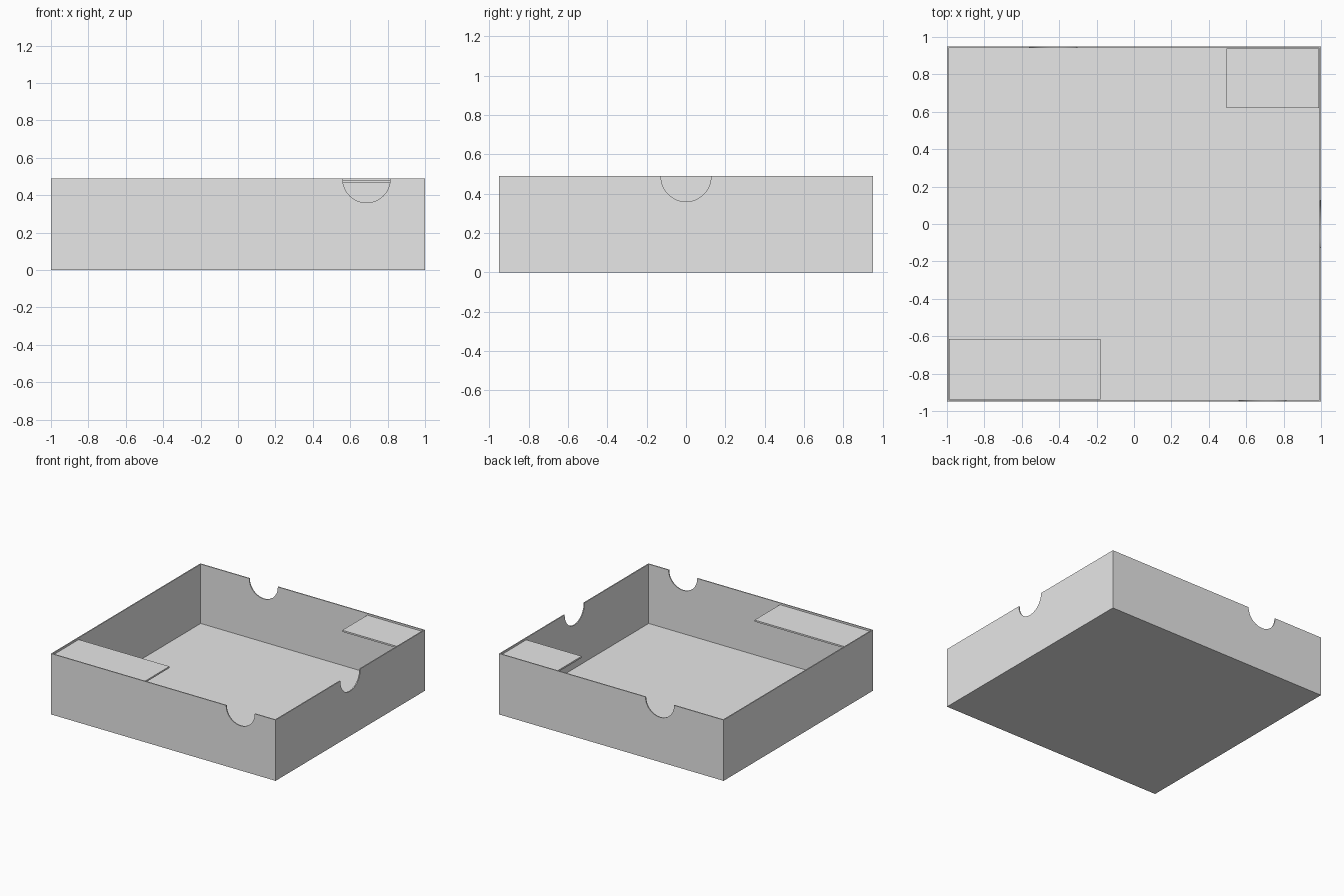
import bpy
import bmesh
from math import pi
from mathutils import Matrix, Vector

if "Cube" in bpy.data.objects:
    bpy.data.objects.remove(bpy.data.objects["Cube"], do_unlink=True)

HALF_X, HALF_Y, HEIGHT = 1.0, 0.95, 0.49
WALL = 0.012
NOTCH_RADIUS = 0.127

grey = bpy.data.materials.new("light_grey")
grey.use_nodes = True
grey.diffuse_color = (0.8, 0.8, 0.8, 1)
grey.node_tree.nodes["Principled BSDF"].inputs["Base Color"].default_value = (0.8, 0.8, 0.8, 1)


def add_object(name, bm):
    mesh = bpy.data.meshes.new(name)
    bm.to_mesh(mesh)
    bm.free()
    mesh.materials.append(grey)
    obj = bpy.data.objects.new(name, mesh)
    bpy.context.collection.objects.link(obj)
    return obj


def box_bmesh(low, high):
    low, high = Vector(low), Vector(high)
    bm = bmesh.new()
    bmesh.ops.create_cube(bm, size=1)
    bmesh.ops.scale(bm, vec=high - low, verts=bm.verts)
    bmesh.ops.translate(bm, vec=(low + high) / 2, verts=bm.verts)
    return bm


# Open tray: inset the top of a block and push the inside down to the floor
bm = box_bmesh((-HALF_X, -HALF_Y, 0), (HALF_X, HALF_Y, HEIGHT))
top = max(bm.faces, key=lambda f: f.calc_center_median().z)
bmesh.ops.inset_individual(bm, faces=[top], thickness=WALL)
floor = bmesh.ops.extrude_discrete_faces(bm, faces=[top])["faces"][0]
bmesh.ops.translate(bm, vec=(0, 0, WALL - HEIGHT), verts=floor.verts)
bmesh.ops.recalc_face_normals(bm, faces=bm.faces)
tray = add_object("tray", bm)

# Round finger notches in the front, back and left walls
notches = [(0.687, -HALF_Y, "X"), (-0.432, HALF_Y, "X"), (HALF_X, 0, "Y")]
cutters = []
for x, y, axis in notches:
    bm = bmesh.new()
    bmesh.ops.create_cone(bm, cap_ends=True, segments=64, radius1=NOTCH_RADIUS,
                          radius2=NOTCH_RADIUS, depth=0.1)
    bmesh.ops.transform(bm, verts=bm.verts, matrix=Matrix.Translation((x, y, HEIGHT - 0.003))
                        @ Matrix.Rotation(pi / 2, 4, axis))
    cutter = add_object("notch_cutter", bm)
    cutter.hide_render = True
    cutters.append(cutter)
    cut = tray.modifiers.new("notch", "BOOLEAN")
    cut.operation = "DIFFERENCE"
    cut.solver = "EXACT"
    cut.object = cutter

bpy.context.view_layer.objects.active = tray
tray.select_set(True)
for modifier in list(tray.modifiers):
    bpy.ops.object.modifier_apply(modifier=modifier.name)
for cutter in cutters:
    bpy.data.objects.remove(cutter, do_unlink=True)
bpy.ops.object.shade_smooth_by_angle(angle=pi / 6)

# Thin corner shelves just below the rim
INNER_X, INNER_Y = HALF_X - WALL, HALF_Y - WALL
SHELF_LOW, SHELF_HIGH = 0.465, 0.478
add_object("front_shelf", box_bmesh((-INNER_X, -INNER_Y, SHELF_LOW), (-0.18, -0.615, SHELF_HIGH)))
add_object("back_shelf", box_bmesh((0.495, 0.62, SHELF_LOW), (INNER_X, INNER_Y, SHELF_HIGH)))
